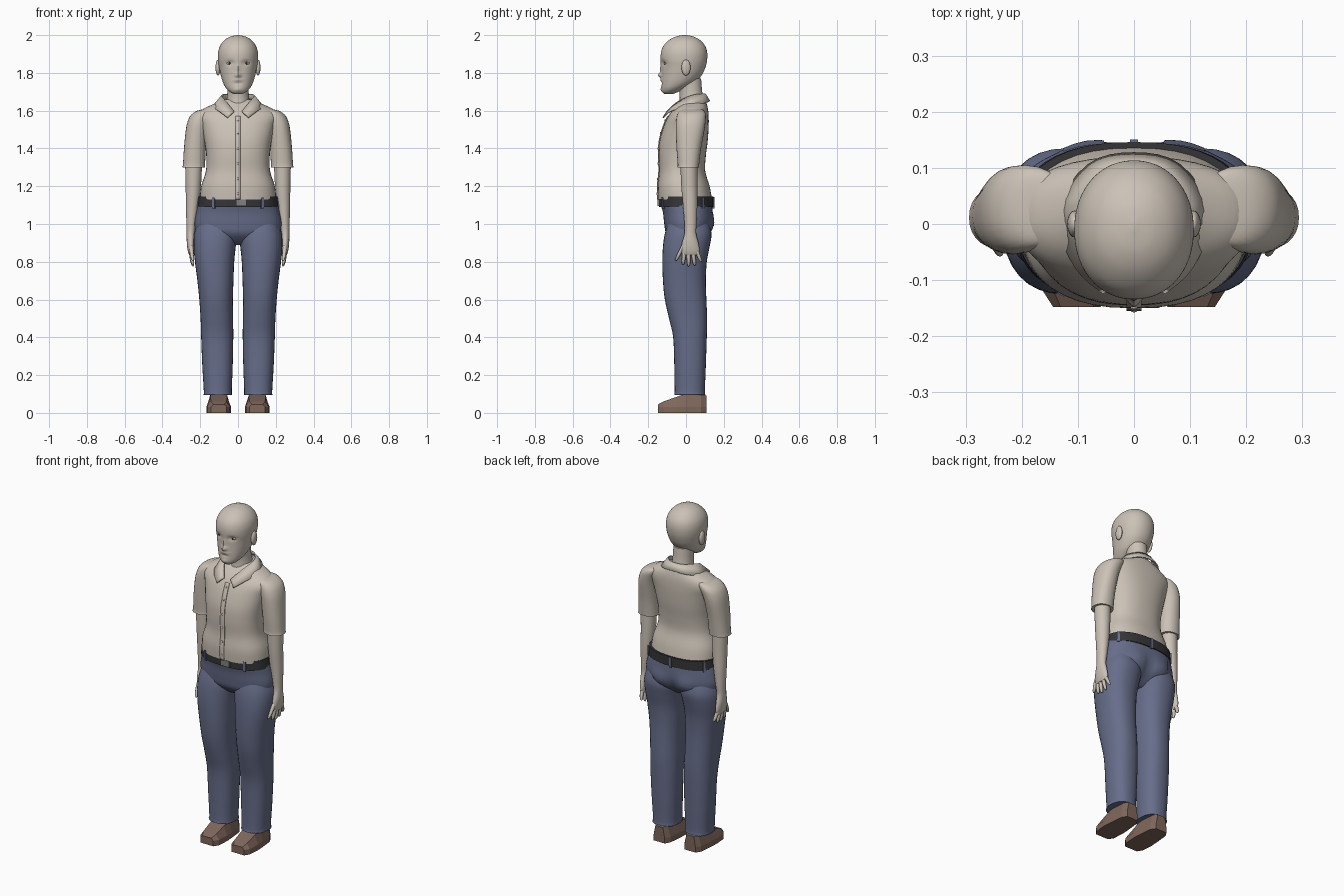
import bpy, bmesh, math
from mathutils import Vector


def material(name, rgb):
    m = bpy.data.materials.new(name)
    m.diffuse_color = (*rgb, 1)
    return m


CREAM = material("cream", (0.60, 0.54, 0.47))
DENIM = material("denim blue", (0.135, 0.155, 0.255))
BLACK = material("belt black", (0.035, 0.035, 0.038))
STEEL = material("buckle grey", (0.22, 0.22, 0.22))
BROWN = material("shoe brown", (0.21, 0.135, 0.105))
WHITE = material("eye white", (0.62, 0.60, 0.57))


def finish(name, bm, mat, smooth=True):
    bmesh.ops.recalc_face_normals(bm, faces=bm.faces)
    me = bpy.data.meshes.new(name)
    bm.to_mesh(me)
    bm.free()
    ob = bpy.data.objects.new(name, me)
    bpy.context.collection.objects.link(ob)
    me.materials.append(mat)
    if smooth:
        bpy.ops.object.select_all(action='DESELECT')
        ob.select_set(True)
        bpy.context.view_layer.objects.active = ob
        bpy.ops.object.shade_smooth_by_angle(angle=math.radians(45))
    return ob


def spline(pts, sub):
    """Catmull-Rom curve through tuples of any length."""
    out = []
    for i in range(len(pts) - 1):
        a, b, c, d = pts[max(i - 1, 0)], pts[i], pts[i + 1], pts[min(i + 2, len(pts) - 1)]
        for k in range(sub):
            t = k / sub
            out.append([0.5 * (2 * q + (r - p) * t + (2 * p - 5 * q + 4 * r - s) * t * t
                               + (3 * q - p - 3 * r + s) * t ** 3) for p, q, r, s in zip(a, b, c, d)])
    return out + [list(pts[-1])]


def loft(name, rings, mat, n=28, sub=4, power=2.0, bumps=(), side=1):
    """Skin rings (z, x0, x1, y0, y1); bumps push the front (-1) or back (1)."""
    bm = bmesh.new()
    loops = []
    for z, x0, x1, y0, y1 in spline(rings, sub):
        loop = []
        for i in range(n):
            t = math.tau * i / n
            c, s = math.cos(t), math.sin(t)
            x = (x0 + x1) / 2 + (x1 - x0) / 2 * math.copysign(abs(c) ** (2 / power), c)
            y = (y0 + y1) / 2 + (y1 - y0) / 2 * math.copysign(abs(s) ** (2 / power), s)
            for face, bx, bz, sx, sz, dy in bumps:
                if s * face > 0:
                    y += dy * abs(s) * math.exp(-((abs(x) - bx) / sx) ** 2 - ((z - bz) / sz) ** 2)
            loop.append(bm.verts.new((side * x, y, z)))
        loops.append(loop)
    for a, b in zip(loops, loops[1:]):
        for i in range(n):
            j = (i + 1) % n
            bm.faces.new((a[i], a[j], b[j], b[i]))
    bm.faces.new(loops[0])
    bm.faces.new(loops[-1])
    return finish(name, bm, mat)


def centred(rings):
    return [(z, -w, w, y0, y1) for z, w, y0, y1 in rings]


def ball(name, loc, scale, mat):
    bm = bmesh.new()
    bmesh.ops.create_uvsphere(bm, u_segments=20, v_segments=12, radius=1)
    for v in bm.verts:
        v.co = Vector(loc) + v.co * Vector(scale)
    return finish(name, bm, mat)


def box(name, loc, size, mat, turn=0):
    bm = bmesh.new()
    bmesh.ops.create_cube(bm, size=1)
    bmesh.ops.scale(bm, vec=size, verts=bm.verts)
    ob = finish(name, bm, mat, False)
    ob.location, ob.rotation_euler.z = loc, turn
    return ob


def strip(name, edge_a, edge_b, mat, thick):
    bm = bmesh.new()
    a, b = [[bm.verts.new(p) for p in e] for e in (edge_a, edge_b)]
    for i in range(len(a) - 1):
        bm.faces.new((a[i], a[i + 1], b[i + 1], b[i]))
    ob = finish(name, bm, mat)
    mod = ob.modifiers.new("thickness", 'SOLIDIFY')
    mod.thickness, mod.offset = thick, 0
    return ob


# Head with sculpted eye sockets, nose, lips and chin
loft("head", centred([
    (1.688, 0.022, -0.115, -0.07), (1.70, 0.044, -0.125, -0.04), (1.72, 0.064, -0.129, 0.0),
    (1.75, 0.080, -0.130, 0.05), (1.79, 0.092, -0.129, 0.085), (1.83, 0.100, -0.129, 0.103),
    (1.87, 0.106, -0.134, 0.112), (1.91, 0.105, -0.132, 0.112), (1.945, 0.094, -0.118, 0.100),
    (1.975, 0.070, -0.088, 0.073), (1.993, 0.038, -0.052, 0.037), (2.0, 0.004, -0.012, 0.004)]),
    CREAM, 72, 8, 2.1, [
    (-1, 0.045, 1.853, 0.022, 0.014, 0.010), (-1, 0, 1.787, 0.014, 0.013, -0.018),
    (-1, 0, 1.82, 0.010, 0.026, -0.009), (-1, 0, 1.763, 0.022, 0.007, -0.006),
    (-1, 0, 1.744, 0.020, 0.006, 0.004), (-1, 0, 1.712, 0.022, 0.013, -0.006)])
loft("neck", centred([(1.58, 0.075, -0.05, 0.10), (1.64, 0.063, -0.035, 0.097),
                      (1.70, 0.056, -0.035, 0.086), (1.77, 0.056, -0.05, 0.08)]), CREAM)

# Shirt body
SHIRT = centred([
    (1.13, 0.202, -0.148, 0.138), (1.20, 0.195, -0.150, 0.125), (1.28, 0.170, -0.142, 0.102),
    (1.36, 0.168, -0.145, 0.105), (1.44, 0.178, -0.140, 0.115), (1.52, 0.195, -0.118, 0.120),
    (1.57, 0.212, -0.095, 0.120), (1.605, 0.19, -0.07, 0.117), (1.635, 0.13, -0.04, 0.11),
    (1.66, 0.075, -0.015, 0.10)])
loft("shirt", SHIRT, CREAM, 40, 4, 2.35)

# Button placket and buttons down the shirt front
front = [(r[0], r[3]) for r in spline(SHIRT[:7], 4)]
strip("placket", [(-0.013, y - 0.002, z) for z, y in front],
      [(0.013, y - 0.002, z) for z, y in front], CREAM, 0.005)
for z, y in front[2::4]:
    ball("button", (0, y - 0.005, z), (0.006, 0.003, 0.006), CREAM)

# Folded collar, open at the front
inner = [(0.02, -0.10, 1.595), (0.06, -0.045, 1.645), (0.085, 0.03, 1.68), (0.05, 0.085, 1.688)]
outer = [(0.055, -0.122, 1.563), (0.105, -0.075, 1.60), (0.136, 0.02, 1.618), (0.08, 0.105, 1.642)]
edges = [spline(e + [mid] + [(-x, y, z) for x, y, z in reversed(e)], 4)
         for e, mid in ((inner, (0, 0.1, 1.69)), (outer, (0, 0.125, 1.65)))]
strip("collar", *edges, CREAM, 0.007)

# Trouser hips with seat shaping, belt and buckle
hips = loft("trouser_hips", centred([
    (0.89, 0.08, -0.04, 0.05), (0.91, 0.15, -0.07, 0.08), (0.95, 0.215, -0.105, 0.12),
    (1.00, 0.230, -0.115, 0.138), (1.06, 0.221, -0.122, 0.140), (1.11, 0.210, -0.135, 0.138)]),
    DENIM, 64, 5, 2.4, [(1, 0.085, 0.985, 0.06, 0.06, 0.014), (1, 0, 0.96, 0.02, 0.06, -0.012)])
loft("belt", centred([(1.09, 0.213, -0.142, 0.146), (1.145, 0.208, -0.142, 0.146)]),
     BLACK, 48, 1, 2.4)
box("buckle", (0.018, -0.144, 1.113), (0.055, 0.012, 0.036), STEEL)
for deg in (35, 90, 145, 180, 235, 305, 0):
    c, s = math.cos(math.radians(deg)), math.sin(math.radians(deg))
    f = (abs(c) ** 2.4 + abs(s) ** 2.4) ** (-1 / 2.4)
    box("belt_loop", (0.213 * c * f, 0.002 + 0.144 * s * f, 1.113), (0.010, 0.014, 0.06), DENIM,
        math.atan2(s / 0.144, c / 0.213))

# Shoe sections: y, half width, top height
SHOE = [(-0.148, 0.042, 0.045), (-0.12, 0.060, 0.060), (-0.05, 0.065, 0.085),
        (0.0, 0.062, 0.102), (0.08, 0.054, 0.102), (0.108, 0.036, 0.092)]

for side, word in ((1, "left"), (-1, "right")):
    # Trouser leg
    loft(word + "_trouser_leg", [
        (0.095, 0.030, 0.184, -0.063, 0.104), (0.115, 0.033, 0.181, -0.060, 0.100),
        (0.25, 0.028, 0.189, -0.062, 0.105), (0.40, 0.025, 0.195, -0.068, 0.110),
        (0.50, 0.026, 0.198, -0.090, 0.112), (0.60, 0.027, 0.205, -0.112, 0.108),
        (0.70, 0.024, 0.215, -0.122, 0.105), (0.80, 0.020, 0.228, -0.125, 0.110),
        (0.88, 0.012, 0.235, -0.122, 0.125), (0.95, 0.004, 0.232, -0.112, 0.135),
        (1.02, 0.020, 0.210, -0.09, 0.115)], DENIM, 32, 4, 2.3, side=side)

    # Back pocket lying on the seat
    bm = bmesh.new()
    bmesh.ops.create_grid(bm, x_segments=8, y_segments=8, size=0.5)
    for v in bm.verts:
        v.co = (side * (0.095 + 0.085 * v.co.x), 0.16, 1.025 + 0.08 * v.co.y)
    pocket = finish(word + "_back_pocket", bm, DENIM)
    wrap = pocket.modifiers.new("wrap", 'SHRINKWRAP')
    wrap.target, wrap.wrap_mode, wrap.offset = hips, 'ABOVE_SURFACE', 0.003

    # Shoe
    bm = bmesh.new()
    rows = []
    for y, w, h in SHOE:
        outline = [(-w, 0), (-w, 0.032), (-0.68 * w, h), (0.68 * w, h), (w, 0.032), (w, 0)]
        rows.append([bm.verts.new((side * 0.102 + x, y, z)) for x, z in outline])
    for a, b in zip(rows, rows[1:]):
        for i in range(6):
            bm.faces.new((a[i], a[(i + 1) % 6], b[(i + 1) % 6], b[i]))
    bm.faces.new(rows[0])
    bm.faces.new(rows[-1])
    finish(word + "_shoe", bm, BROWN, False)

    # Short sleeve
    loft(word + "_sleeve", [
        (1.30, 0.174, 0.294, -0.045, 0.068), (1.32, 0.174, 0.291, -0.044, 0.070),
        (1.40, 0.170, 0.286, -0.050, 0.080), (1.50, 0.160, 0.276, -0.054, 0.098),
        (1.55, 0.145, 0.264, -0.052, 0.104), (1.58, 0.13, 0.246, -0.046, 0.104),
        (1.60, 0.12, 0.215, -0.034, 0.095), (1.61, 0.12, 0.17, -0.01, 0.075)],
        CREAM, 28, 4, 2.2, side=side)

    # Forearm and palm
    loft(word + "_arm", [
        (0.835, 0.236, 0.258, -0.018, 0.066), (0.86, 0.230, 0.266, -0.026, 0.072),
        (0.90, 0.229, 0.271, -0.021, 0.066), (0.95, 0.228, 0.272, -0.008, 0.054),
        (1.00, 0.221, 0.273, -0.008, 0.056), (1.10, 0.206, 0.276, -0.016, 0.060),
        (1.20, 0.196, 0.277, -0.025, 0.060), (1.32, 0.190, 0.280, -0.030, 0.060)],
        CREAM, 24, 4, side=side)

    # Fingers and thumb: base y, tip y, base z, tip z
    for part, y0, y1, z0, z1 in (("thumb", -0.012, -0.054, 0.89, 0.805),
                                 ("finger", -0.008, -0.016, 0.86, 0.785),
                                 ("finger", 0.014, 0.014, 0.86, 0.776),
                                 ("finger", 0.036, 0.046, 0.86, 0.780),
                                 ("finger", 0.056, 0.080, 0.86, 0.798)):
        rings = []
        for t, r in ((0, 0.003), (0.1, 0.010), (0.6, 0.010), (0.92, 0.007), (1, 0.002)):
            y, x = y0 + (y1 - y0) * t, 0.248 - 0.010 * t * t
            rings.append((z0 + (z1 - z0) * t, x - r, x + r, y - r, y + r))
        loft(word + "_" + part, rings, CREAM, 12, 3, side=side)

    # Ear, eye and iris
    ball(word + "_ear", (side * 0.106, 0.0, 1.828), (0.013, 0.024, 0.042), CREAM)
    ball(word + "_eye", (side * 0.045, -0.107, 1.851), (0.017, 0.009, 0.007), WHITE)
    ball(word + "_iris", (side * 0.045, -0.1135, 1.851), (0.006, 0.004, 0.006), BLACK)
